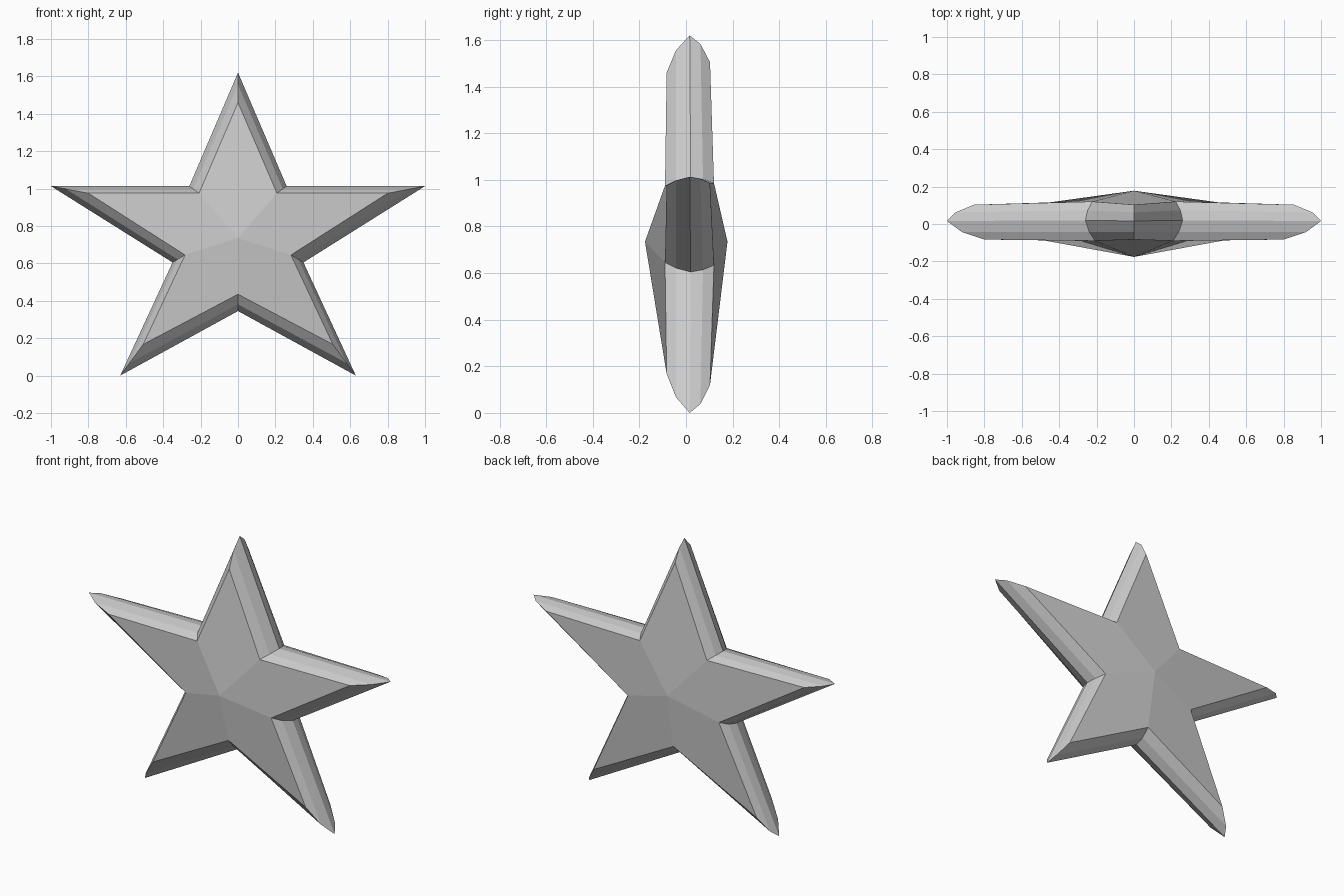
import bpy, bmesh

if "Cube" in bpy.data.objects:
    bpy.data.objects.remove(bpy.data.objects["Cube"])

# Half outlines (x, z) from top tip down to bottom notch; tips and notches alternate
OUTER = [(0, 1.62), (0.26, 1.013), (1.0, 1.013), (0.35, 0.605), (0.63, 0.0), (0, 0.345)]
FACE = [(0, 1.46), (0.208, 0.975), (0.80, 0.975), (0.283, 0.645), (0.507, 0.167), (0, 0.435)]

# Rounded rim rings: (inset amount, y at tips, y at notches)
RINGS = [(1.0, -0.083, -0.09), (0.4, -0.043, -0.042), (0.0, 0.016, 0.02),
         (0.23, 0.062, 0.073), (0.72, 0.103, 0.12)]


def full(half):
    """Mirror a half outline into a closed ten-point star."""
    return half + [(-x, z) for x, z in reversed(half[1:-1])]


bm = bmesh.new()

# Rim: rings blended between the widest outline and the inset face outline
rings = []
for t, y_tip, y_notch in RINGS:
    ring = []
    for i, ((ox, oz), (fx, fz)) in enumerate(zip(full(OUTER), full(FACE))):
        y = y_notch if i % 2 else y_tip
        ring.append(bm.verts.new((ox + (fx - ox) * t, y, oz + (fz - oz) * t)))
    rings.append(ring)
for a, b in zip(rings, rings[1:]):
    for i in range(10):
        j = (i + 1) % 10
        bm.faces.new((a[i], a[j], b[j], b[i]))

# Raised front and back: one kite per arm, meeting at a central peak
for ring, y in ((rings[0], -0.176), (rings[-1], 0.178)):
    peak = bm.verts.new((0, y, 0.735))
    for i in range(0, 10, 2):
        tip, left, right = ring[i], ring[i - 1], ring[(i + 1) % 10]
        if i in (4, 6):   # lower arms fold along their length
            bm.faces.new((tip, right, peak, left))
        else:             # other arms fold across their root
            bm.faces.new((right, peak, left, tip))

bmesh.ops.recalc_face_normals(bm, faces=bm.faces)
mesh = bpy.data.meshes.new("star")
bm.to_mesh(mesh)
bm.free()
bpy.context.collection.objects.link(bpy.data.objects.new("star", mesh))
